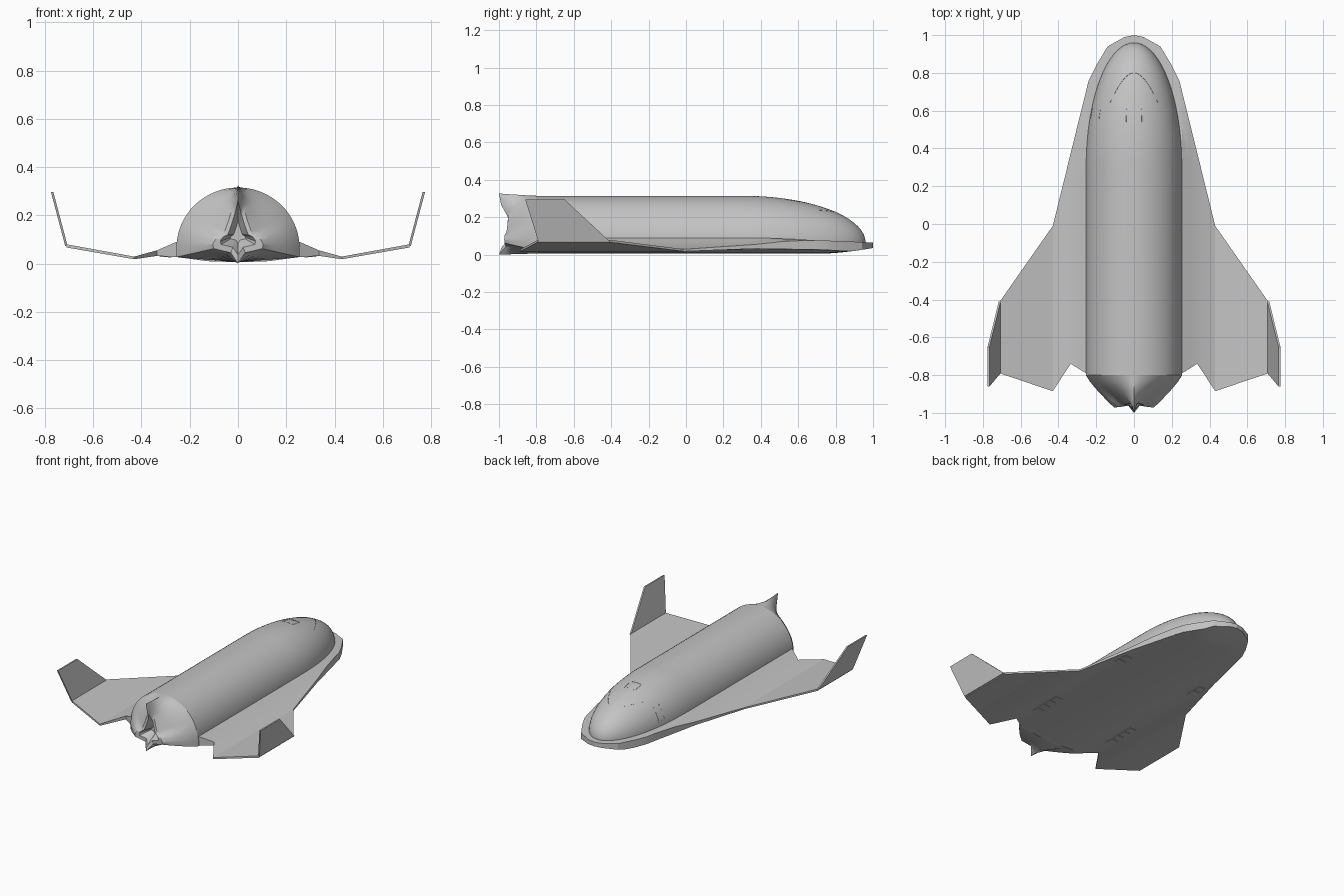
import bpy, bmesh, math
from mathutils import Vector

if "Cube" in bpy.data.objects:
    bpy.data.objects.remove(bpy.data.objects["Cube"])

grey = bpy.data.materials.new("hull grey")
grey.diffuse_color = (0.55, 0.55, 0.55, 1)
grey.use_nodes = True
grey.node_tree.nodes["Principled BSDF"].inputs["Base Color"].default_value = grey.diffuse_color


def finish(ob, angle=35):
    ob.data.materials.append(grey)
    bpy.ops.object.select_all(action='DESELECT')
    ob.select_set(True)
    bpy.context.view_layer.objects.active = ob
    bpy.ops.object.shade_smooth_by_angle(angle=math.radians(angle))
    return ob


def mesh_object(name, verts, faces, angle=35):
    me = bpy.data.meshes.new(name)
    me.from_pydata(verts, [], faces)
    bm = bmesh.new()
    bm.from_mesh(me)
    bmesh.ops.remove_doubles(bm, verts=bm.verts, dist=1e-5)
    bmesh.ops.recalc_face_normals(bm, faces=bm.faces)
    bm.to_mesh(me)
    bm.free()
    ob = bpy.data.objects.new(name, me)
    bpy.context.collection.objects.link(ob)
    return finish(ob, angle)


def interp(pts, x):
    for a, b in zip(pts, pts[1:]):
        if x <= b[0]:
            t = (x - a[0]) / (b[0] - a[0])
            return [p + (q - p) * t for p, q in zip(a, b)][1:]
    return list(pts[-1][1:])


def loft(name, rings, angle=35):
    n = len(rings[0])
    verts = [p for r in rings for p in r]
    faces = [(i * n + j, i * n + (j + 1) % n, (i + 1) * n + (j + 1) % n, (i + 1) * n + j)
             for i in range(len(rings) - 1) for j in range(n)]
    faces += [tuple(range(n)), tuple(range((len(rings) - 1) * n, len(rings) * n))]
    return mesh_object(name, verts, faces, angle)


# Fuselage: half-round barrel with an ellipsoid nose
BASE, WIDE, HIGH = 0.065, 0.255, 0.25
ARC = 36


def surface(a, y, lift=0.0):
    k = 1.0 if y < 0.3 else math.sqrt(max(1 - ((y - 0.3) / 0.66) ** 2, 0))
    return Vector(((WIDE * k + lift) * math.cos(a), y, BASE + (HIGH * k + lift) * math.sin(a)))


def section(y, side, keel):
    ring = [surface(math.pi * i / ARC, y) for i in range(ARC + 1)]
    w = ring[0].x
    return ring + [Vector((-w, y, side)), Vector((-w / 2, y, (side + keel) / 2)),
                   Vector((0, y, keel)), Vector((w / 2, y, (side + keel) / 2)), Vector((w, y, side))]


tail_start = section(-0.8, 0.027, 0.006)
nose_rows = [0.3 + 0.659 * math.sin(math.pi / 2 * i / 18) for i in range(19)]
loft("fuselage", [tail_start, section(-0.78, 0.027, 0.006), section(-0.7, 0.05, 0.05)]
     + [section(y, 0.05, 0.05) for y in nose_rows])

# Tail: barrel pinched into a star with a dorsal spike and a keel spike
STAR = [(0, 0, -1.0, 0.327), (0.12, 0.012, -0.965, 0.265), (0.25, 0.022, -0.948, 0.235),
        (0.45, 0.04, -0.953, 0.175), (0.65, 0.06, -0.96, 0.12), (0.85, 0.09, -0.97, 0.105), (1, 0.105, -0.972, 0.08)]
star = []
for i in range(ARC + 1):
    x, y, z = interp(STAR, abs(1 - 2 * i / ARC))
    star.append(Vector((x if i < ARC / 2 else -x, y, z)))
star += [Vector(p) for p in ((-0.1, -0.97, 0.062), (-0.03, -0.962, 0.045), (0, -1, 0),
                             (0.03, -0.962, 0.045), (0.1, -0.97, 0.062))]
rows = []
for s in (0, 0.2, 0.4, 0.6, 0.8, 1):
    ring = []
    for a, b in zip(tail_start, star):
        p = a.lerp(b, s ** 1.2)
        p.y = a.y + (b.y - a.y) * s
        ring.append(p)
    rows.append(ring)
hub = Vector((0, -0.96, 0.12))
lip = [hub + (p - hub) * 0.7 for p in star]
well = [Vector((hub.x + (p.x - hub.x) * 0.3, -0.9, hub.z + (p.z - hub.z) * 0.3)) for p in star]
loft("tail_cone", rows + [lip, well], 30)

# Wing and belly slab: one plan outline, heights set by spanwise profile
LEAD = [(0, 1.0), (0.05, 0.99), (0.14, 0.94), (0.2, 0.84), (0.24, 0.76), (0.43, -0.01), (0.71, -0.41)]
TRAIL = [(0, -0.79), (0.255, -0.79), (0.335, -0.74), (0.43, -0.885), (0.712, -0.79)]
TOP = [(0, 0.09), (0.255, 0.09), (0.335, 0.055), (0.43, 0.029), (0.712, 0.08)]
BOTTOM = [(0, 0.006), (0.12, 0.009), (0.255, 0.027), (0.335, 0.032), (0.43, 0.018), (0.712, 0.067)]
half = [0.03, 0.05, 0.08, 0.11, 0.14, 0.17, 0.2, 0.22, 0.24, 0.255, 0.295, 0.335, 0.38, 0.43, 0.57, 0.71]
spans = [-x for x in reversed(half)] + [0] + half
ROWS = 20
verts, faces = [], []
for x in spans:
    ax = abs(x)
    y1, y0 = interp(LEAD, ax)[0], interp(TRAIL, ax)[0]
    for i in range(ROWS + 1):
        y = y1 + (y0 - y1) * (i / ROWS) ** 1.8
        zt = min(interp(TOP, ax)[0], 0.09 - 0.025 * max(0, (y - 0.4) / 0.6))
        zb = max(interp(BOTTOM, ax)[0], 0.036 * (max(0, y - 0.6) / 0.4) ** 2)
        verts += [(x, y, zt), (x, y, zb)]
C = 2 * (ROWS + 1)
for c in range(len(spans) - 1):
    a, b = c * C, (c + 1) * C
    for r in range(0, 2 * ROWS, 2):
        faces += [(a + r, b + r, b + r + 2, a + r + 2), (a + r + 1, a + r + 3, b + r + 3, b + r + 1)]
    for e in (0, 2 * ROWS):
        faces.append((a + e, a + e + 1, b + e + 1, b + e))
for a in (0, (len(spans) - 1) * C):
    faces += [(a + r, a + r + 1, a + r + 3, a + r + 2) for r in range(0, 2 * ROWS, 2)]
mesh_object("wing_and_belly", verts, faces, 20)

# Upturned wingtip fins
for side, name in ((1, "right_tip_fin"), (-1, "left_tip_fin")):
    outline = [(0.712, -0.41, 0.073), (0.771, -0.65, 0.296), (0.771, -0.86, 0.296), (0.712, -0.79, 0.073)]
    loft(name, [[Vector((side * (x + d), y, z)) for x, y, z in outline] for d in (-0.006, 0.004)], 20)


# Panel seams on the nose: raised hairlines following the skin
def seam(name, path, closed=False):
    cu = bpy.data.curves.new(name, 'CURVE')
    cu.dimensions = '3D'
    cu.bevel_depth = 0.0012
    cu.bevel_resolution = 0
    sp = cu.splines.new('POLY')
    sp.points.add(len(path) - 1)
    for p, (a, y) in zip(sp.points, path):
        p.co = (*surface(math.radians(a), y), 1)
    sp.use_cyclic_u = closed
    ob = bpy.data.objects.new(name, cu)
    bpy.context.collection.objects.link(ob)
    bpy.ops.object.select_all(action='DESELECT')
    ob.select_set(True)
    bpy.context.view_layer.objects.active = ob
    bpy.ops.object.convert(target='MESH')
    finish(bpy.context.object)


def patch(a0, a1, y0, y1):
    low = [(a0 + (a1 - a0) * i / 6, y0) for i in range(7)]
    return low + [(a, y1) for a, _ in reversed(low)]


seam("windscreen_seam", [(90 + 36 * t, 0.8 - 0.16 * abs(t) ** 2.2) for t in [i / 12 - 1 for i in range(25)]])
seam("roof_hatch_seam", patch(80, 100, 0.54, 0.61), True)
seam("side_hatch_seam", patch(142, 168, 0.56, 0.61), True)

# Landing gear doors: rows of thin plates under the wing roots
for sx in (-1, 1):
    for label, yc, count in (("front", 0.25, 2), ("rear", -0.48, 4)):
        for i in range(count):
            y = yc + (i - (count - 1) / 2) * 0.06
            ring = []
            for z in (0.0, 0.006):
                ring.append([Vector((sx * x, y + dy, interp(BOTTOM, x)[0] - 0.003 + z))
                             for x, dy in ((0.275, -0.023), (0.325, -0.023), (0.325, 0.023), (0.275, 0.023))])
            loft(f"{label}_gear_door", ring, 20)
